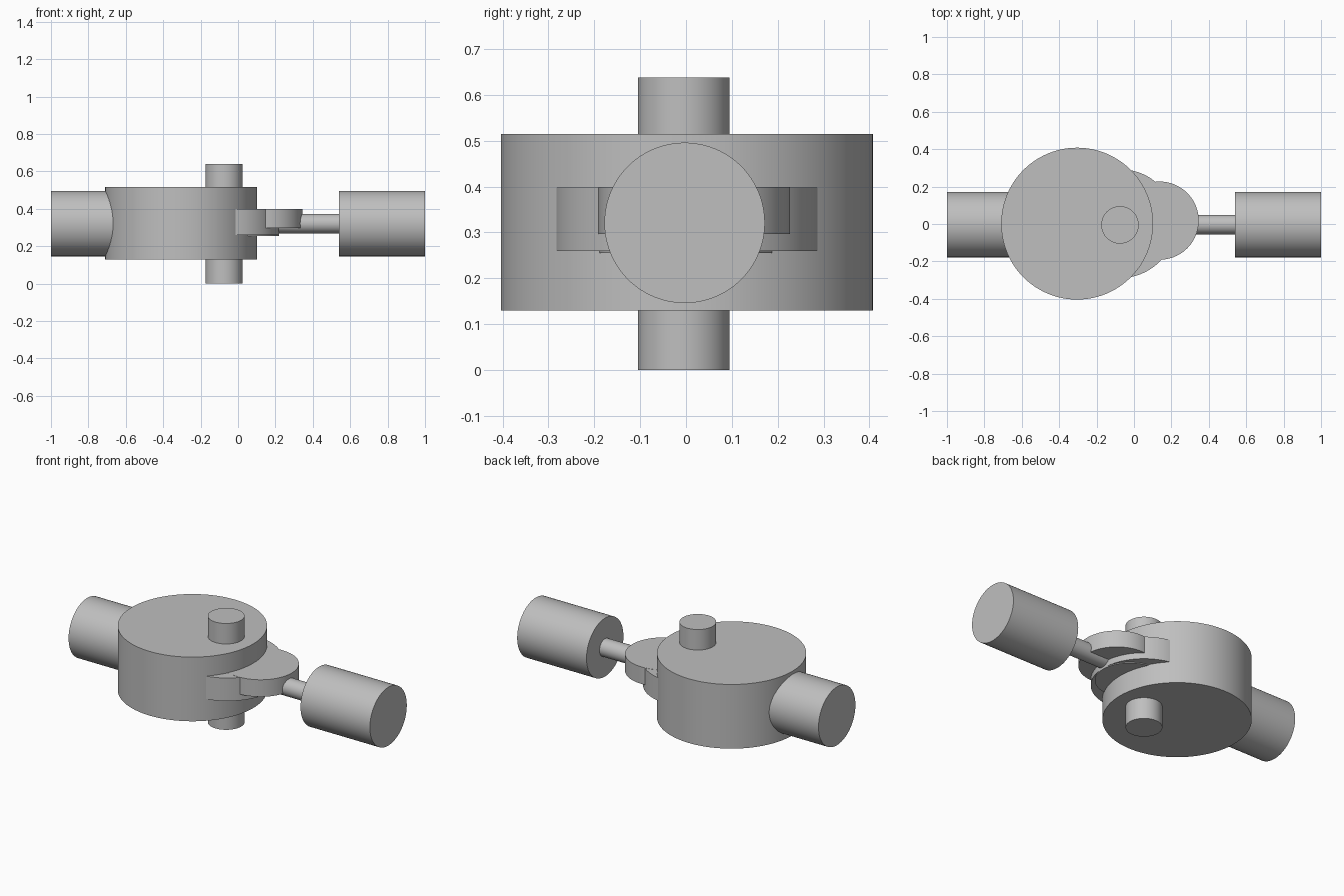
import bpy
from math import pi, radians

cube = bpy.data.objects.get("Cube")
if cube:
    bpy.data.objects.remove(cube, do_unlink=True)

# One plain grey for the whole mechanism
grey = bpy.data.materials.new("plain_grey")
grey.use_nodes = True
COLOUR = (0.52, 0.52, 0.52, 1)
grey.diffuse_color = COLOUR
for node in grey.node_tree.nodes:
    if node.type == 'BSDF_PRINCIPLED':
        node.inputs["Base Color"].default_value = COLOUR


def cylinder(name, radius, length, centre, rotation=(0, 0, 0)):
    bpy.ops.mesh.primitive_cylinder_add(vertices=96, radius=radius, depth=length,
                                        location=centre, rotation=rotation)
    obj = bpy.context.object
    obj.name = name
    obj.data.materials.append(grey)
    bpy.ops.object.shade_smooth_by_angle(angle=radians(30))
    return obj


def disc(name, radius, x, y, bottom, top):
    return cylinder(name, radius, top - bottom, (x, y, (bottom + top) / 2))


def shaft(name, radius, start, end):
    return cylinder(name, radius, end - start,
                    ((start + end) / 2, AXIS_Y, AXIS_Z), (0, pi / 2, 0))


AXIS_Y, AXIS_Z = -0.003, 0.321

# Housing drum with the pivot pin through it
disc("housing_drum", 0.406, -0.304, 0.002, 0.13, 0.515)
disc("pivot_pin", 0.1, -0.075, -0.005, 0, 0.638)

# Stacked joint discs coming out of the drum
disc("joint_disc", 0.29, -0.07, 0.002, 0.26, 0.398)
disc("outer_disc", 0.209, 0.137, 0.018, 0.297, 0.399)
disc("lower_disc", 0.19, 0.03, 0, 0.255, 0.3)

# Horizontal shafts
shaft("input_shaft", 0.175, -1, -0.4)
shaft("connecting_rod", 0.052, 0, 0.6)
shaft("output_shaft", 0.175, 0.54, 1)
